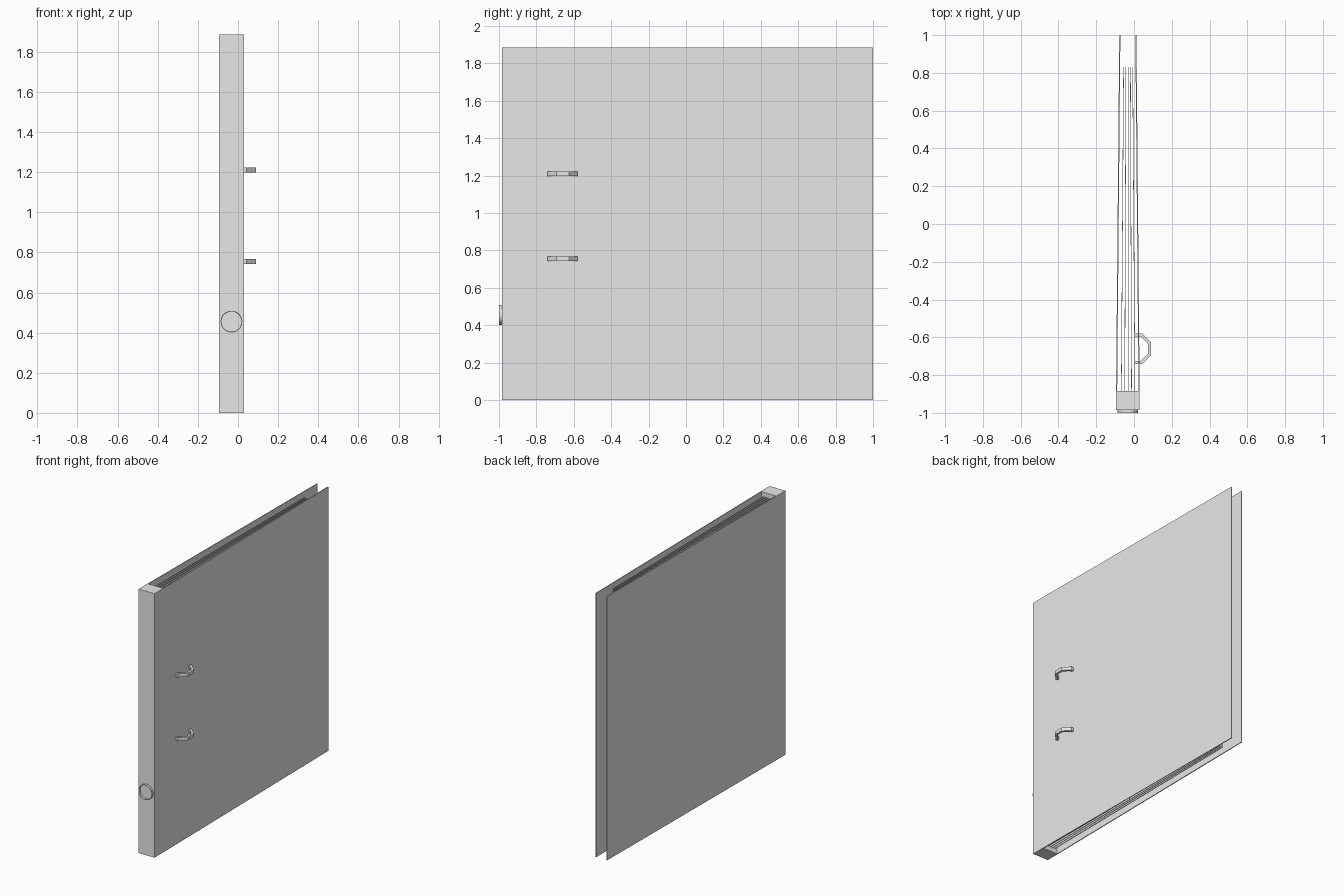
import bpy
import bmesh
import math
from mathutils import Vector

cube = bpy.data.objects.get("Cube")
if cube:
    bpy.data.objects.remove(cube, do_unlink=True)

grey = bpy.data.materials.new("light_grey")
grey.use_nodes = True
grey.diffuse_color = (0.8, 0.8, 0.8, 1)
grey.node_tree.nodes["Principled BSDF"].inputs["Base Color"].default_value = (0.8, 0.8, 0.8, 1)

HEIGHT = 1.885
SPINE_FRONT, SPINE_BACK = -0.985, -0.885
LEFT, RIGHT = -0.095, 0.03
MID = (LEFT + RIGHT) / 2


def finish(name, bm):
    bmesh.ops.recalc_face_normals(bm, faces=bm.faces)
    mesh = bpy.data.meshes.new(name)
    bm.to_mesh(mesh)
    bm.free()
    mesh.materials.append(grey)
    obj = bpy.data.objects.new(name, mesh)
    bpy.context.collection.objects.link(obj)
    return obj


def prism(name, outline, z0, z1):
    """Upright solid over a plan outline."""
    bm = bmesh.new()
    face = bm.faces.new([bm.verts.new((x, y, z0)) for x, y in outline])
    ext = bmesh.ops.extrude_face_region(bm, geom=[face])
    top = [v for v in ext["geom"] if isinstance(v, bmesh.types.BMVert)]
    bmesh.ops.translate(bm, verts=top, vec=(0, 0, z1 - z0))
    return finish(name, bm)


def sheet(name, x_front, x_back, y_front, y_back, thick, z0, z1):
    """Thin upright board whose x drifts from front to back."""
    prism(name, [(x_front, y_front), (x_front + thick, y_front),
                 (x_back + thick, y_back), (x_back, y_back)], z0, z1)


# Spine block
prism("spine", [(LEFT, SPINE_FRONT), (RIGHT, SPINE_FRONT),
                (RIGHT, SPINE_BACK), (LEFT, SPINE_BACK)], 0, HEIGHT)

# Covers, closing slightly towards the open edge
THICK = 0.006
sheet("right_side_cover", LEFT, LEFT + 0.017, SPINE_BACK, 1, THICK, 0, HEIGHT)
sheet("left_side_cover", RIGHT - THICK, RIGHT - THICK - 0.017,
      SPINE_BACK, 1, THICK, 0, HEIGHT)

# Pages fanning in from the spine
for i in range(5):
    k = i - 2
    sheet(f"page_{i + 1}", MID + k * 0.018, MID + k * 0.012,
          SPINE_BACK, 0.83, 0.003, 0.03, HEIGHT - 0.03)

# Finger hole rim on the spine
bm = bmesh.new()
bmesh.ops.create_cone(bm, cap_ends=False, segments=32, radius1=0.05,
                      radius2=0.05, depth=0.015)
for v in bm.verts:
    v.co = Vector((v.co.x + MID, v.co.z - 0.9925, v.co.y + 0.455))
rim = finish("finger_hole_rim", bm)
wall = rim.modifiers.new("wall", "SOLIDIFY")
wall.thickness = 0.004

# Binder rings: octagonal half loops passing through the cover
for label, z in (("lower", 0.755), ("upper", 1.21)):
    path = []
    for radius in (0.087, 0.07):
        corners = [(0.01 + radius * math.cos(math.radians(a)),
                    -0.66 + radius * math.sin(math.radians(a)))
                   for a in (-67.5, -22.5, 22.5, 67.5)]
        corners = [(0.005, corners[0][1])] + corners + [(0.005, corners[-1][1])]
        path.append(corners)
    prism(f"{label}_ring", path[0] + path[1][::-1], z - 0.012, z + 0.012)
